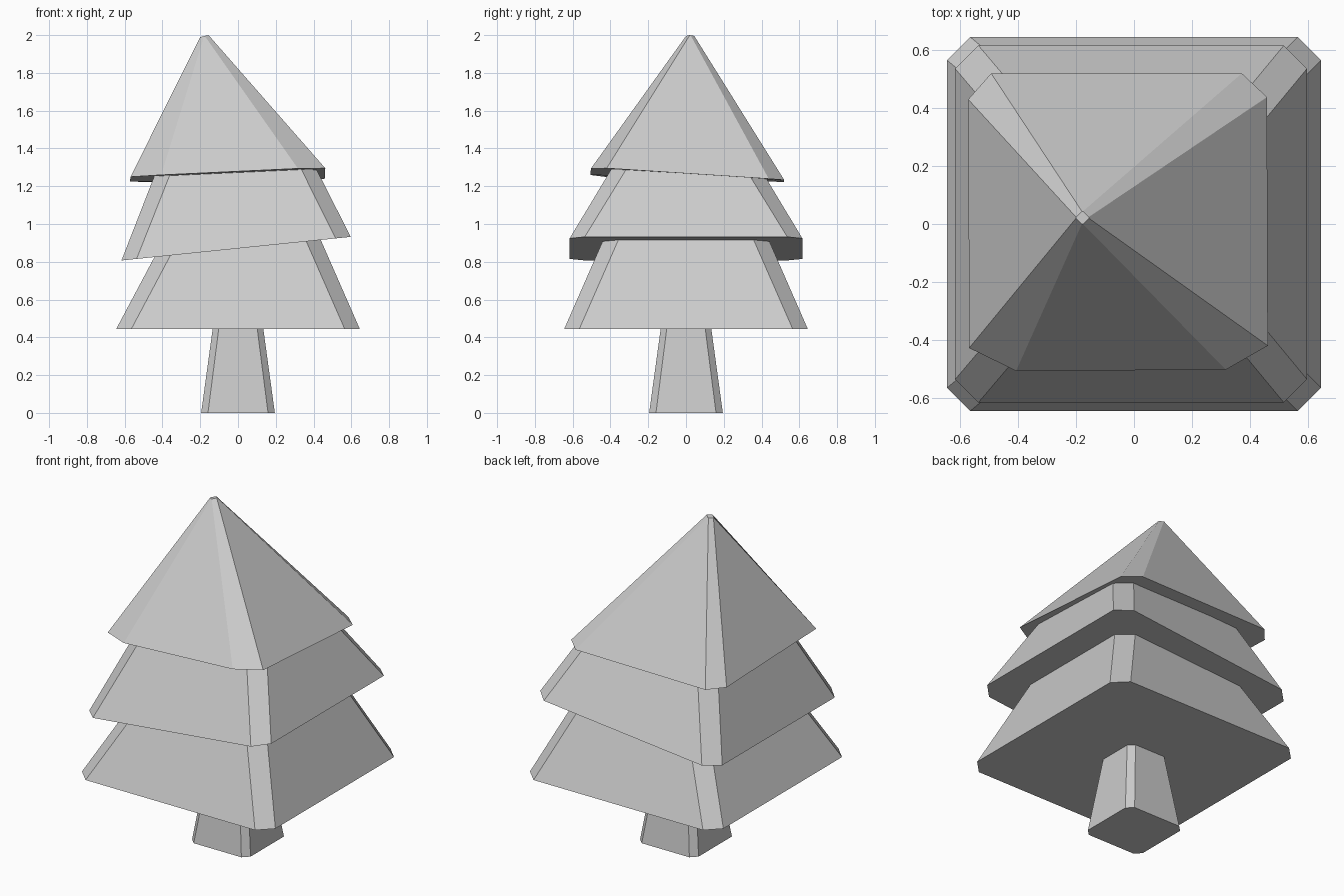
import bpy, bmesh

cube = bpy.data.objects.get("Cube")
if cube:
    bpy.data.objects.remove(cube, do_unlink=True)

grey = bpy.data.materials.new("plain grey")
grey.use_nodes = True
grey.diffuse_color = (0.6, 0.6, 0.6, 1)
grey.node_tree.nodes["Principled BSDF"].inputs["Base Color"].default_value = (0.6, 0.6, 0.6, 1)


def ring(x0, x1, y, cut, z_left, z_right=None):
    """Square with cut corners, counter-clockwise, sloping from left to right."""
    z_right = z_left if z_right is None else z_right
    outline = [(x0 + cut, -y), (x1 - cut, -y), (x1, cut - y), (x1, y - cut),
               (x1 - cut, y), (x0 + cut, y), (x0, y - cut), (x0, cut - y)]
    return [(px, py, z_left + (z_right - z_left) * (px - x0) / (x1 - x0))
            for px, py in outline]


def loft(name, lower, upper):
    """Closed solid between two matching rings."""
    bm = bmesh.new()
    a = [bm.verts.new(p) for p in lower]
    b = [bm.verts.new(p) for p in upper]
    n = len(a)
    for i in range(n):
        j = (i + 1) % n
        bm.faces.new((a[i], a[j], b[j], b[i]))
    bm.faces.new(a[::-1])
    bm.faces.new(b)
    mesh = bpy.data.meshes.new(name)
    bm.to_mesh(mesh)
    bm.free()
    mesh.materials.append(grey)
    obj = bpy.data.objects.new(name, mesh)
    bpy.context.collection.objects.link(obj)


# Tapered trunk
loft("trunk", ring(-0.195, 0.195, 0.195, 0.036, 0), ring(-0.132, 0.132, 0.132, 0.032, 0.46))

# Bottom and tilted middle branch tiers
loft("bottom_branches", ring(-0.645, 0.645, 0.645, 0.08, 0.444),
     ring(-0.36, 0.41, 0.41, 0.08, 0.98))
loft("middle_branches", ring(-0.617, 0.597, 0.616, 0.08, 0.807, 0.932),
     ring(-0.425, 0.41, 0.39, 0.08, 1.3))

# Crooked top tier with a twisted hem and an off-centre tip
hem = [(-0.407, -0.507), (0.317, -0.503), (0.462, -0.42), (0.459, 0.438),
       (0.372, 0.52), (-0.493, 0.52), (-0.572, 0.43), (-0.569, -0.428)]


def hem_height(x, y):
    u, v = (x + 0.57) / 1.03, (y + 0.507) / 1.027
    front = 1.252 + 0.049 * u
    back = 1.222 + 0.012 * u
    return front + (back - front) * v


tip = [(x - 0.178, y + 0.022, z) for x, y, z in ring(-0.022, 0.022, 0.022, 0.02, 1.99, 2.0)]
loft("top_branches", [(x, y, hem_height(x, y)) for x, y in hem], tip)
